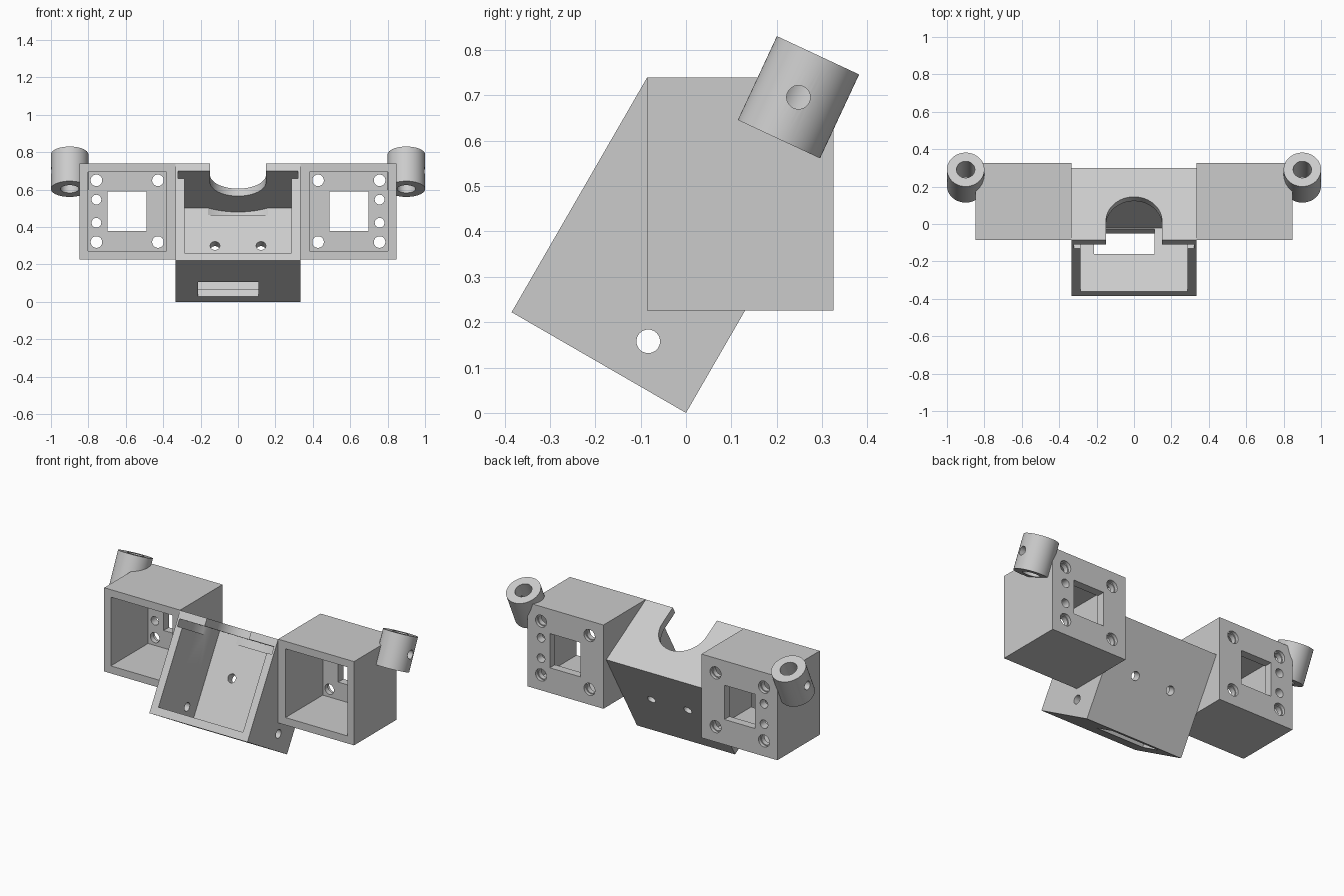
import bpy
import math
from mathutils import Matrix, Vector

cube = bpy.data.objects.get("Cube")
if cube:
    bpy.data.objects.remove(cube, do_unlink=True)

grey = bpy.data.materials.new("plain_grey")
grey.use_nodes = True
grey.diffuse_color = (0.6, 0.6, 0.6, 1)
grey.node_tree.nodes["Principled BSDF"].inputs["Base Color"].default_value = (0.6, 0.6, 0.6, 1)


def box(name, lo, hi):
    """Box between two opposite corners, with its vertices in place."""
    bpy.ops.mesh.primitive_cube_add(size=1)
    ob = bpy.context.object
    ob.name = name
    lo, hi = Vector(lo), Vector(hi)
    ob.data.transform(Matrix.Translation((lo + hi) / 2) @ Matrix.Diagonal((*(hi - lo), 1)))
    return ob


def rod(name, centre, radius, length, axis="z", sides=48):
    """Cylinder along one axis, with its vertices in place."""
    bpy.ops.mesh.primitive_cylinder_add(vertices=sides, radius=radius, depth=length)
    ob = bpy.context.object
    ob.name = name
    turn = {"x": Matrix.Rotation(math.pi / 2, 4, "Y"),
            "y": Matrix.Rotation(math.pi / 2, 4, "X"),
            "z": Matrix.Identity(4)}[axis]
    ob.data.transform(Matrix.Translation(centre) @ turn)
    return ob


def carve(body, cutters):
    """Subtract every cutter from the body, then remove the cutters."""
    bpy.context.view_layer.objects.active = body
    for cutter in cutters:
        cutter.hide_render = True
        mod = body.modifiers.new("cut", "BOOLEAN")
        mod.operation = "DIFFERENCE"
        mod.solver = "EXACT"
        mod.object = cutter
        bpy.ops.object.modifier_apply(modifier=mod.name)
        bpy.data.objects.remove(cutter, do_unlink=True)


def finish(ob):
    ob.data.materials.clear()
    ob.data.materials.append(grey)
    bpy.ops.object.select_all(action="DESELECT")
    ob.select_set(True)
    bpy.context.view_layer.objects.active = ob
    bpy.ops.object.shade_smooth_by_angle(angle=math.radians(30))


# Central tray, built upright with its back on y = 0, then leaned back
W, D, H, T = 0.333, 0.444, 0.597, 0.046
disc_y = 0.117 - D
tray = box("central_tray", (-W, -D, 0), (W, 0, H))
cutters = [
    box("cavity", (T - W, -D - 0.1, T), (W - T, -0.05, H - T)),
    # round clearance groove under the top wall, open to the front
    rod("groove_disc", (0, disc_y, H - T - 0.022), 0.32, 0.044, sides=96),
    box("groove_front", (-0.32, -D - 0.1, H - T - 0.044), (0.32, disc_y, H - T)),
    # round-ended notch through the top wall
    rod("notch_round", (0, disc_y, H), 0.15, 0.15, sides=64),
    box("notch_front", (-0.15, -D - 0.1, H - 0.075), (0.15, disc_y, H + 0.075)),
    # cable slot in the bottom wall, cross hole in the side walls
    box("cable_slot", (-0.215, -0.212, -0.1), (0.11, -0.058, T + 0.02)),
    rod("side_hole", (0, -0.151, 0.095), 0.026, 1, "x"),
]
cutters += [rod("back_hole", (x, 0, 0.318), 0.026, 0.2, "y") for x in (-0.123, 0.123)]
carve(tray, cutters)
tray.data.transform(Matrix.Rotation(math.radians(-30), 4, "X"))
finish(tray)

# Side housings and tilted tubes, one of each per side
FRONT, BACK, LOW, TOP = -0.086, 0.325, 0.226, 0.74
for side, s in (("left", 1), ("right", -1)):
    def span(name, x0, x1, y0, y1, z0, z1):
        return box(name, (min(s * x0, s * x1), y0, z0), (max(s * x0, s * x1), y1, z1))

    housing = span(side + "_housing", W, 0.848, FRONT, BACK, LOW, TOP)
    cutters = [
        span("cavity", 0.383, 0.803, FRONT - 0.1, BACK - 0.05, LOW + T, TOP - T),
        span("window", 0.488, 0.697, BACK - 0.1, BACK + 0.1, 0.38, 0.59),
    ]
    # corner screw holes, countersunk from behind
    for x in (0.428, 0.757):
        for z in (0.32, 0.65):
            cutters.append(rod("screw_hole", (s * x, BACK, z), 0.031, 0.2, "y"))
            cutters.append(rod("screw_recess", (s * x, BACK, z), 0.037, 0.04, "y"))
    cutters += [rod("pin_hole", (s * 0.757, BACK, z), 0.026, 0.2, "y") for z in (0.423, 0.547)]
    carve(housing, cutters)
    finish(housing)

    tube = rod(side + "_tube", (0, 0, 0), 0.1, 0.204, sides=64)
    carve(tube, [rod("bore", (0, 0, 0), 0.049, 0.5),
                 rod("set_screw_hole", (s * 0.1, 0, 0), 0.026, 0.2, "x")])
    tube.data.transform(Matrix.Translation((s * 0.9, 0.248, 0.696))
                        @ Matrix.Rotation(math.radians(-25), 4, "X"))
    finish(tube)
